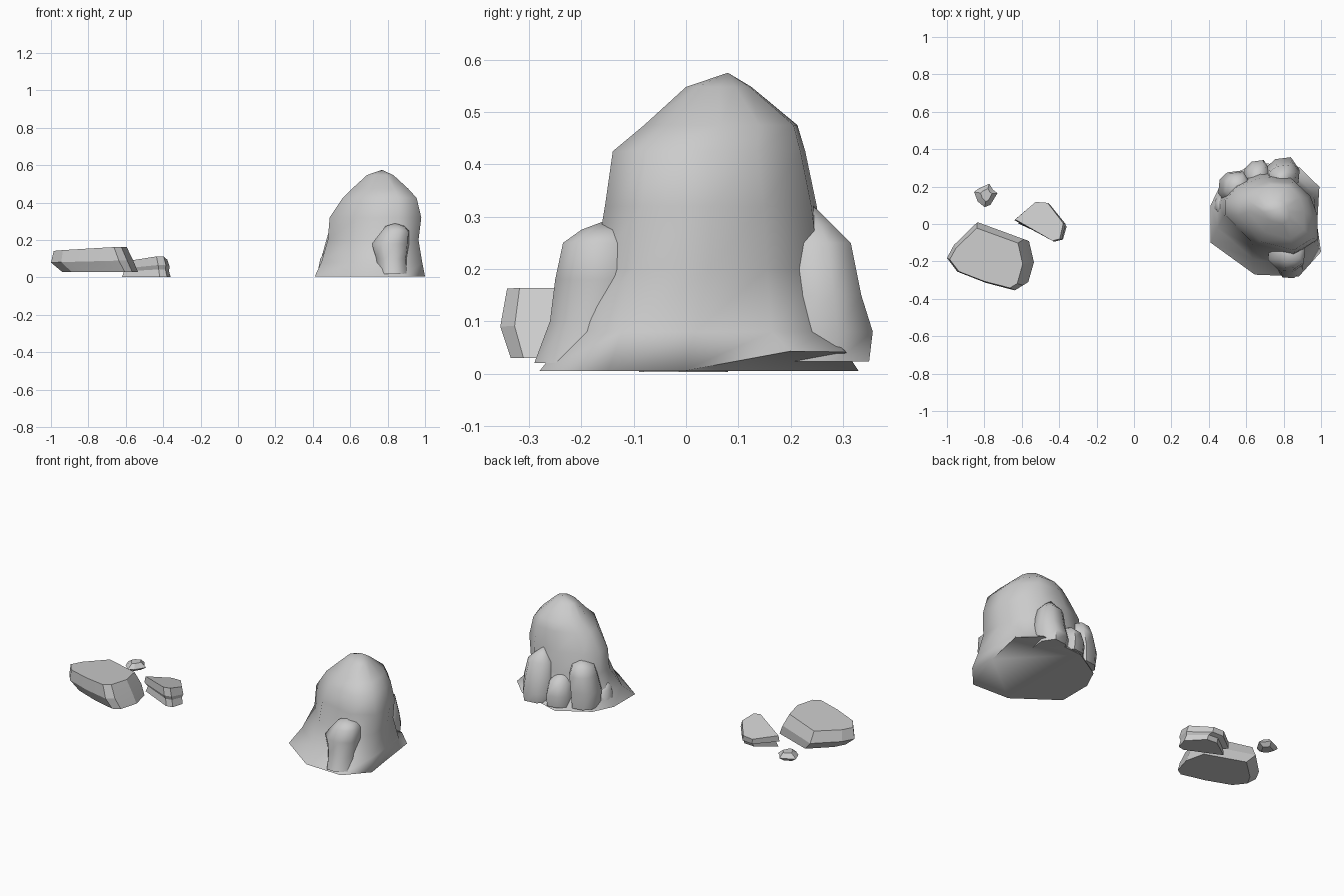
import bpy
import bmesh
import math

default_cube = bpy.data.objects.get("Cube")
if default_cube:
    bpy.data.objects.remove(default_cube, do_unlink=True)

# One plain stone colour
stone = bpy.data.materials.new("stone_grey")
stone.use_nodes = True
stone_colour = (0.6, 0.6, 0.6, 1)
stone.diffuse_color = stone_colour
stone.node_tree.nodes["Principled BSDF"].inputs["Base Color"].default_value = stone_colour


def loft_rock(name, outline, rings, apex=None, top_outline=None, lean=(0, 0),
              foot_lift=0, smooth_angle=60):
    """Stack a unit outline fitted to boxes (z, x0, x1, y0, y1); close with an apex or a flat top."""
    bm = bmesh.new()
    loops = []
    for level, (z, x0, x1, y0, y1) in enumerate(rings):
        tilt = level / (len(rings) - 1)
        blend = min(1, level / 2)
        loop = []
        for (u, v), (top_u, top_v) in zip(outline, top_outline or outline):
            u += (top_u - u) * blend
            v += (top_v - v) * blend
            x = (x0 + x1) / 2 + u * (x1 - x0) / 2
            y = (y0 + y1) / 2 + v * (y1 - y0) / 2
            rise = tilt * (lean[0] * u + lean[1] * v)
            if level == 0:
                rise += foot_lift * max(0, u + v - 1)
            loop.append(bm.verts.new((x, y, z + rise)))
        loops.append(loop)
    count = len(outline)
    for low, high in zip(loops, loops[1:]):
        for i in range(count):
            j = (i + 1) % count
            bm.faces.new((low[i], low[j], high[j], high[i]))
    bm.faces.new(loops[0])
    if apex:
        tip = bm.verts.new(apex)
        top = loops[-1]
        for i in range(count):
            bm.faces.new((top[i], top[(i + 1) % count], tip))
    else:
        bm.faces.new(loops[-1])
    bmesh.ops.recalc_face_normals(bm, faces=bm.faces)
    mesh = bpy.data.meshes.new(name)
    bm.to_mesh(mesh)
    bm.free()
    mesh.materials.append(stone)
    mesh.shade_smooth()
    mesh.set_sharp_from_angle(angle=math.radians(smooth_angle))
    rock = bpy.data.objects.new(name, mesh)
    bpy.context.collection.objects.link(rock)


# Main boulder: flared foot, lifted at one back corner, and a blunt peak
foot_outline = [(-1, -.41), (-.2, -.97), (.6, -1), (1, -.57), (.93, -.1),
                (.97, .57), (.6, .92), (-.2, 1), (-.8, .65), (-1, .25)]
shoulder_outline = [(-1, 0), (-.4, -.75), (.5, -1), (1, -.65), (1, 0),
                    (.85, .5), (.45, .95), (-.2, 1), (-.75, .75), (-1, .4)]
loft_rock("main_boulder", foot_outline, [
    (.005, .41, 1, -.28, .33),
    (.08, .445, .985, -.22, .28),
    (.2, .48, .965, -.175, .265),
    (.32, .49, .98, -.155, .25),
    (.425, .56, .955, -.14, .228),
    (.475, .61, .91, -.08, .213),
    (.548, .69, .83, .0, .125)], apex=(.77, .08, .575),
    top_outline=shoulder_outline, foot_lift=.07, smooth_angle=95)

# Lumps leaning against the boulder
lump_outline = [(-1, -.3), (-.45, -.95), (.3, -1), (.9, -.6),
                (1, .35), (.5, 1), (-.4, .9), (-.9, .5)]
loft_rock("front_lump", lump_outline, [
    (.02, .75, .91, -.29, -.08),
    (.1, .74, .905, -.26, -.08),
    (.18, .715, .915, -.25, -.08),
    (.25, .77, .915, -.235, -.09),
    (.275, .79, .89, -.2, -.11)], apex=(.84, -.16, .29))
loft_rock("back_lump", lump_outline, [
    (.023, .71, .88, .15, .35),
    (.08, .70, .885, .15, .357),
    (.15, .71, .885, .17, .335),
    (.25, .72, .865, .18, .315),
    (.285, .75, .83, .2, .28)], apex=(.78, .24, .325))
loft_rock("low_back_lump", lump_outline, [
    (.023, .59, .73, .16, .335),
    (.09, .585, .73, .16, .342),
    (.15, .6, .72, .17, .325),
    (.18, .62, .7, .18, .29)], apex=(.66, .23, .21))
loft_rock("side_lump", lump_outline, [
    (.023, .46, .6, .09, .28),
    (.12, .45, .61, .1, .285),
    (.21, .475, .62, .11, .28),
    (.26, .49, .61, .13, .26)], apex=(.56, .2, .29))
loft_rock("small_side_lump", lump_outline, [
    (.05, .43, .53, .04, .16),
    (.1, .44, .53, .04, .15)], apex=(.47, .09, .15))

# Large flat slab
slab_outline = [(-1, -.05), (-.83, .33), (-.26, 1), (.87, .5), (1, -.2),
                (.85, -.85), (.65, -1), (-.05, -.78), (-.75, -.45)]
loft_rock("large_slab", slab_outline, [
    (.03, -.94, -.535, -.335, -.01),
    (.085, -1, -.56, -.355, .01),
    (.152, -.985, -.595, -.342, -.022)], lean=(.01, -.004), smooth_angle=15)

# Wedge-shaped slab, falling away towards the back
wedge_outline = [(-1, .1), (-.15, 1), (.35, .95), (1, -.1), (.85, -.9), (.55, -1)]
loft_rock("wedge_slab", wedge_outline, [
    (.003, -.62, -.36, -.09, .08),
    (.035, -.61, -.37, -.085, .09),
    (.05, -.64, -.365, -.095, .115),
    (.088, -.635, -.378, -.09, .118)], lean=(.005, -.022), smooth_angle=15)

# Pebble behind the slab
pebble_outline = [(-1, .3), (-.6, .6), (.3, 1), (.6, .5), (1, .2), (.4, -.8), (-.1, -1), (-.7, -.5)]
loft_rock("pebble", pebble_outline, [
    (.035, -.83, -.76, .12, .19),
    (.055, -.855, -.73, .09, .215),
    (.08, -.82, -.76, .12, .19)], smooth_angle=20)
